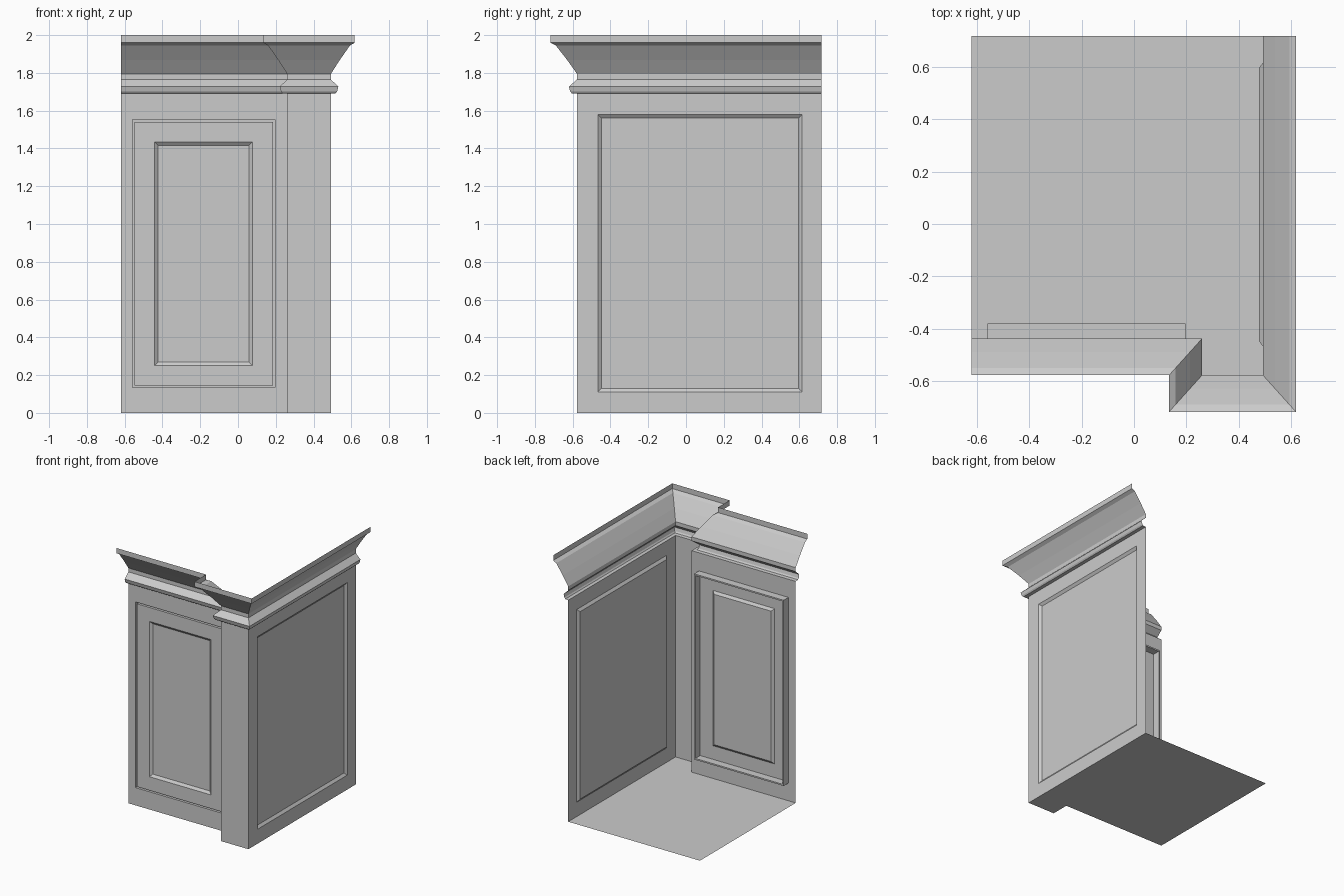
import bpy, bmesh

if "Cube" in bpy.data.objects:
    bpy.data.objects.remove(bpy.data.objects["Cube"])

XL, XN, XR = -0.62, 0.26, 0.492            # left end, notch, right wall
YN, YF, YB = -0.437, -0.577, 0.717         # recessed front, pilaster front, back end
ZT = 1.69                                  # top of the walls


def add_mesh(name, verts, faces):
    me = bpy.data.meshes.new(name)
    me.from_pydata(verts, [], faces)
    me.update()
    ob = bpy.data.objects.new(name, me)
    bpy.context.collection.objects.link(ob)
    return ob


def nested_wall(name, rings, to3d):
    """Wall made of nested rectangles (a0, a1, z0, z1, inward depth)."""
    verts, faces = [], []
    for a0, a1, z0, z1, d in rings:
        verts += [to3d(a, z, d) for a, z in ((a0, z0), (a1, z0), (a1, z1), (a0, z1))]
    for r in range(len(rings) - 1):
        for i in range(4):
            j = (i + 1) % 4
            faces.append((4*r + i, 4*r + j, 4*r + 4 + j, 4*r + 4 + i))
    n = 4 * (len(rings) - 1)
    faces.append((n, n + 1, n + 2, n + 3))
    return add_mesh(name, verts, faces)


def inset(rect, amount, depth):
    a0, a1, z0, z1 = rect
    return (a0 + amount, a1 - amount, z0 + amount, z1 - amount, depth)


# Front wall: deep narrow channel round the door, then a sunken panel
door = (-0.559, 0.197, 0.135, 1.552)
panel = (-0.442, 0.077, 0.25, 1.435)
nested_wall("front_wall_with_door",
            [(XL, XN, 0, ZT, 0), inset(door, 0, 0), inset(door, 0, 0.058),
             inset(door, 0.011, 0.058), inset(door, 0.011, 0),
             inset(panel, 0, 0), inset(panel, 0.019, 0.015)],
            lambda a, z, d: (a, YN + d, z))

# Right wall with one large sunken panel
side = (-0.467, 0.615, 0.11, 1.58)
nested_wall("right_wall",
            [(YF, YB, 0, ZT, 0), inset(side, 0, 0), inset(side, 0.02, 0.015)],
            lambda a, z, d: (XR - d, a, z))

# Corner pilaster: return face and front face
add_mesh("corner_pilaster",
         [(x, y, z) for x, y in ((XN, YN), (XN, YF), (XR, YF)) for z in (0, ZT)],
         [(0, 2, 3, 1), (2, 4, 5, 3)])

# Floor
plan = [(XL, YN), (XN, YN), (XN, YF), (XR, YF), (XR, YB), (XL, YB)]
floor = add_mesh("floor", [(x, y, 0) for x, y in plan], [(5, 4, 3, 2, 1, 0)])

# Rail and crown moulding: one profile mitred along the wall line
profile = [(0, 1.69), (0.2, 1.692), (0.26, 1.702), (0.31, 1.727), (0, 1.765),
           (0, 1.795), (0.38, 1.865), (0.80, 1.945), (1, 1.96), (1, 2.0)]
profile[6] = (0.37, 1.868)
path = plan[:5]
mitre = [(0, -1), (-1, -1), (-1, -1), (1, -1), (1, 0)]
OX, OY = 0.126, 0.14
verts = [(x + mx * o * OX, y + my * o * OY, z)
         for (x, y), (mx, my) in zip(path, mitre) for o, z in profile]
n = len(profile)
faces = [(s*n + k, s*n + n + k, s*n + n + k + 1, s*n + k + 1)
         for s in range(4) for k in range(n - 1)]
add_mesh("crown_moulding", verts, faces)
